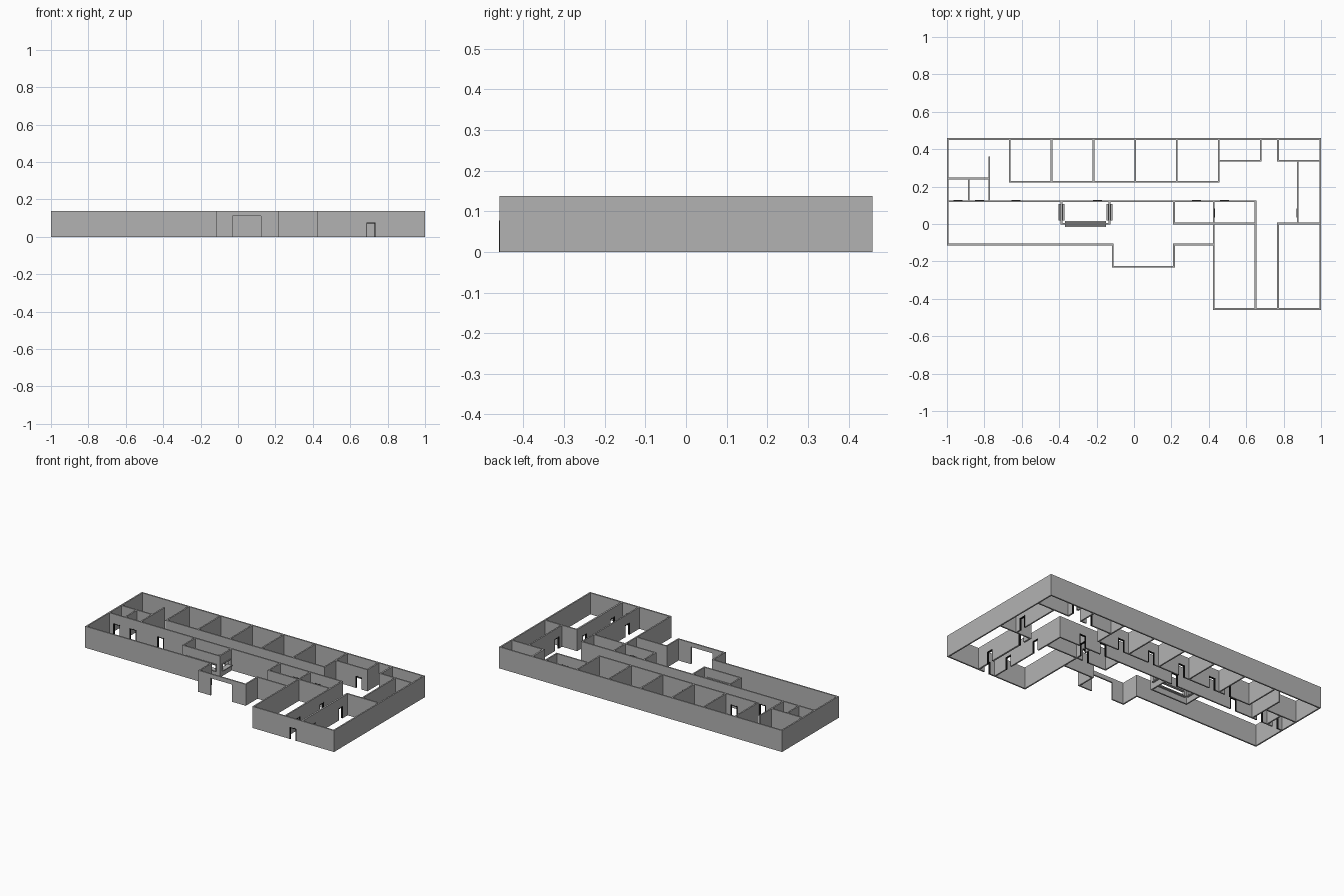
import bpy, bmesh
from mathutils import Matrix, Vector

if "Cube" in bpy.data.objects:
    bpy.data.objects.remove(bpy.data.objects["Cube"])

H = 0.137      # wall height
T = 0.009      # wall thickness
DW, DH = 0.048, 0.077   # door opening size
WB, WT = 0.035, 0.08    # service window bottom and top


def material(name, v):
    m = bpy.data.materials.new(name)
    m.diffuse_color = (v, v, v, 1)
    m.use_nodes = True
    m.node_tree.nodes["Principled BSDF"].inputs["Base Color"].default_value = m.diffuse_color
    return m


grey = material("wall_grey", 0.45)
dark = material("dark_frame", 0.01)


def make_boxes(name, boxes, mat=grey):
    """One object made of axis-aligned boxes (x0, x1, y0, y1, z0, z1)."""
    bm = bmesh.new()
    for x0, x1, y0, y1, z0, z1 in boxes:
        m = (Matrix.Translation(Vector((x0 + x1, y0 + y1, z0 + z1)) / 2)
             @ Matrix.Diagonal((x1 - x0, y1 - y0, z1 - z0, 1)))
        bmesh.ops.create_cube(bm, size=1, matrix=m)
    me = bpy.data.meshes.new(name)
    bm.to_mesh(me)
    bm.free()
    me.materials.append(mat)
    ob = bpy.data.objects.new(name, me)
    bpy.context.collection.objects.link(ob)
    return ob


def oriented(axis, c, a0, a1, d0, d1, z0, z1):
    """Box along an axis: a = span on the wall, d = depth around line c."""
    if axis == 'x':
        return (a0, a1, c + d0, c + d1, z0, z1)
    return (c + d0, c + d1, a0, a1, z0, z1)


def wall(name, axis, c, a, b, doors=(), holes=(), thick=T):
    """Wall on line c from a to b; holes are (start, end, bottom, top)."""
    cuts = sorted([(d - DW / 2, d + DW / 2, 0, DH) for d in doors] + list(holes))
    parts, p, h = [], a - T / 2, thick / 2
    for s, e, z0, z1 in cuts:
        parts.append(oriented(axis, c, p, s, -h, h, 0, H))
        parts.append(oriented(axis, c, s, e, -h, h, z1, H))
        if z0 > 0:
            parts.append(oriented(axis, c, s, e, -h, h, 0, z0))
        p = e
    parts.append(oriented(axis, c, p, b + T / 2, -h, h, 0, H))
    make_boxes(name, parts)
    # door frames: two jambs and a head
    f, g = 0.005, h + 0.0006
    for i, d in enumerate(doors):
        s, e = d - DW / 2, d + DW / 2
        make_boxes(f"{name}_door_frame_{i}", [
            oriented(axis, c, s, s + f, -g, g, 0, DH),
            oriented(axis, c, e - f, e, -g, g, 0, DH),
            oriented(axis, c, s + f, e - f, -g, g, DH - f, DH)], dark)


def counter(name, axis, c, a, b):
    """Wide ledge and narrower lining of a service window."""
    f, g = 0.005, 0.009
    make_boxes(name + "_ledge", [oriented(axis, c, a, b, -0.016, 0.016, WB, WB + 0.006)])
    make_boxes(name + "_lining", [
        oriented(axis, c, a, a + f, -g, g, WB + 0.006, WT),
        oriented(axis, c, b - f, b, -g, g, WB + 0.006, WT),
        oriented(axis, c, a + f, b - f, -g, g, WT - f, WT)])


E, N = 1 - T / 2, 0.459 - T / 2

# outer walls
wall("back_wall", 'x', N, -E, E)
wall("left_wall", 'y', -E, -0.11, N)
wall("right_wall", 'y', E, -N, N)
wall("front_wall_left", 'x', -0.11, -E, -0.113)
wall("front_wall_middle", 'x', -0.11, 0.214, 0.427)
wall("front_wall_wing", 'x', -N, 0.427, E, doors=[0.71])

# entrance porch
wall("porch_left", 'y', -0.113, -0.229, -0.11)
wall("porch_right", 'y', 0.214, -0.229, -0.11)
wall("porch_front", 'x', -0.229, -0.113, 0.214, holes=[(-0.03, 0.122, 0, 0.11)])

# corridor walls
wall("corridor_front", 'x', 0.122, -E, 0.65,
     doors=[-0.94, -0.825, -0.63, -0.195, 0.335, 0.485])
wall("corridor_back", 'x', 0.226, -0.664, 0.453,
     doors=[-0.5, -0.385, -0.16, 0.065, 0.287])

# back room partitions
for i, x in enumerate((-0.664, -0.441, -0.217, 0.006, 0.229, 0.453)):
    wall(f"back_partition_{i}", 'y', x, 0.226, N)
wall("back_store_front", 'x', 0.338, 0.453, 0.677, doors=[0.62])
wall("back_store_side", 'y', 0.677, 0.338, N)

# left end rooms
wall("left_room_side", 'y', -0.774, 0.122, 0.357)
wall("left_room_back", 'x', 0.243, -E, -0.774)
wall("left_room_divider", 'y', -0.884, 0.122, 0.243)

# right wing rooms
wall("wing_left", 'y', 0.427, -N, 0.122, doors=[0.06])
wall("wing_hall_left", 'y', 0.65, -N, 0.122, doors=[-0.33, -0.09])
wall("wing_hall_right", 'y', 0.77, -N, 0.003, doors=[-0.35, -0.07], thick=0.011)
wall("wing_right_cross", 'x', 0.003, 0.77, E)
wall("wing_right_side", 'y', 0.875, 0.003, 0.338, doors=[0.06])
wall("wing_corner_front", 'x', 0.338, 0.77, E)
wall("wing_corner_side", 'y', 0.77, 0.338, N, doors=[0.4], thick=0.011)
wall("small_rooms_front", 'x', 0.003, 0.214, 0.65, doors=[0.365])
wall("small_rooms_side", 'y', 0.214, 0.003, 0.122)

# reception booth with three service windows
wall("booth_front", 'x', 0.001, -0.388, -0.131, holes=[(-0.37, -0.15, WB, WT)])
counter("booth_front_window", 'x', 0.001, -0.37, -0.15)
for side, x in (("left", -0.388), ("right", -0.131)):
    wall(f"booth_{side}", 'y', x, 0.001, 0.122, holes=[(0.02, 0.108, WB, WT)])
    counter(f"booth_{side}_window", 'y', x, 0.02, 0.108)
